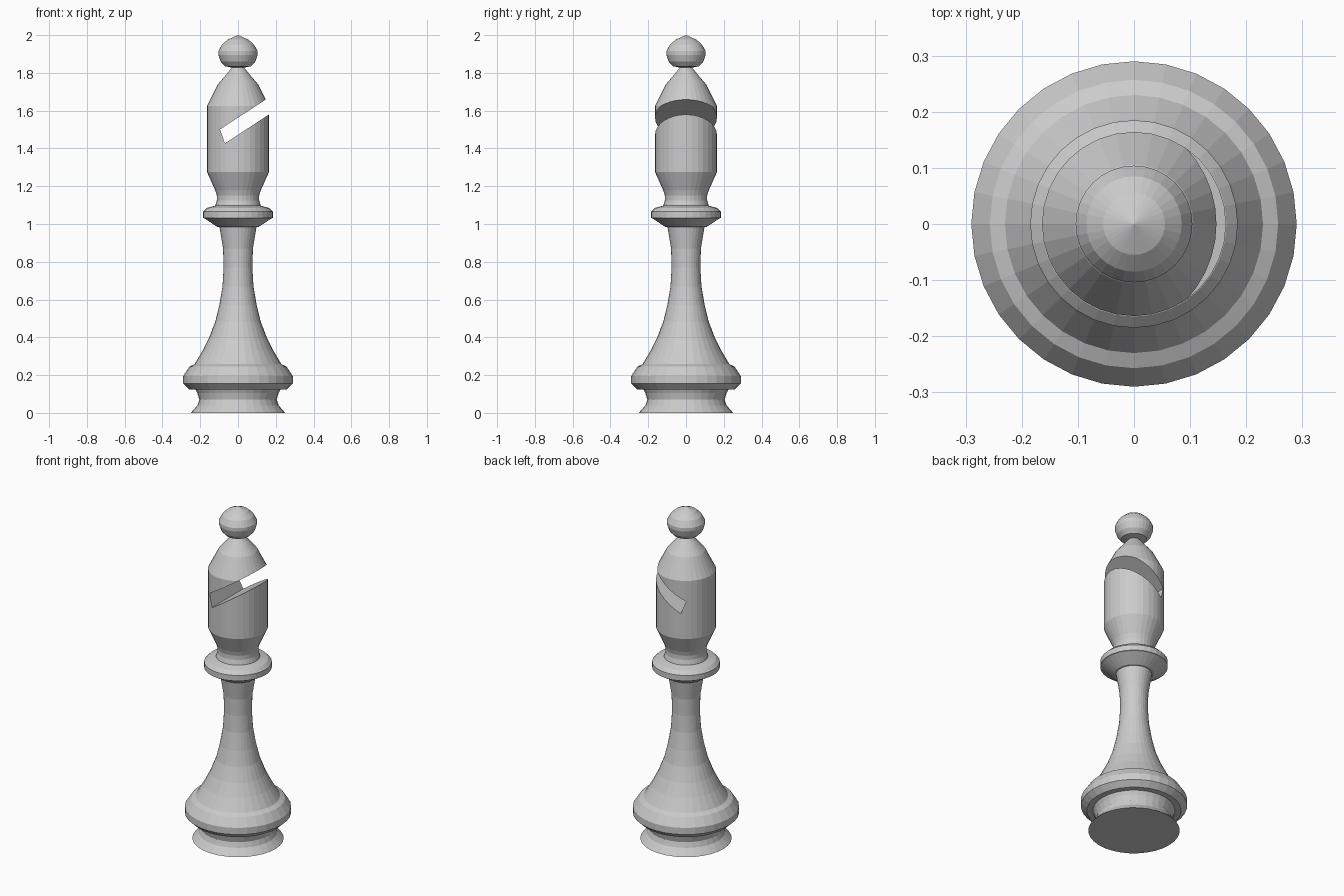
import bpy, bmesh, math
from mathutils import Matrix

if "Cube" in bpy.data.objects:
    bpy.data.objects.remove(bpy.data.objects["Cube"])

SIDES = 32

# Turned silhouette sections as (radius, height), bottom to top
foot = [(0.0, 0.0), (0.25, 0.0), (0.215, 0.04), (0.205, 0.07), (0.215, 0.105), (0.225, 0.125)]
base_ring = [(0.258, 0.125), (0.29, 0.155), (0.29, 0.195), (0.257, 0.245), (0.23, 0.258)]
stem = [(0.187, 0.33), (0.152, 0.40), (0.12, 0.484), (0.099, 0.57), (0.082, 0.67),
        (0.076, 0.77), (0.079, 0.87), (0.098, 0.985)]
collar = [(0.11, 0.985), (0.178, 1.03), (0.185, 1.032), (0.185, 1.065), (0.165, 1.085), (0.12, 1.097)]
head = [(0.112, 1.125), (0.112, 1.15), (0.12, 1.177), (0.164, 1.275), (0.164, 1.625),
        (0.106, 1.74), (0.055, 1.80), (0.033, 1.828)]
finial = [(0.07, 1.835), (0.092, 1.86), (0.104, 1.895), (0.104, 1.915),
          (0.085, 1.95), (0.055, 1.976), (0.0, 2.0)]


def make_object(name, bm):
    bmesh.ops.recalc_face_normals(bm, faces=bm.faces)
    mesh = bpy.data.meshes.new(name)
    bm.to_mesh(mesh)
    bm.free()
    obj = bpy.data.objects.new(name, mesh)
    bpy.context.collection.objects.link(obj)
    return obj


def lathe(name, profile):
    bm = bmesh.new()
    verts = [bm.verts.new((r, 0, z)) for r, z in profile]
    edges = [bm.edges.new(pair) for pair in zip(verts, verts[1:])]
    bmesh.ops.spin(bm, geom=verts + edges, cent=(0, 0, 0), axis=(0, 0, 1),
                   angle=math.tau, steps=SIDES, use_duplicate=False)
    bmesh.ops.remove_doubles(bm, verts=bm.verts, dist=1e-4)
    bmesh.ops.dissolve_degenerate(bm, edges=bm.edges, dist=1e-5)
    return make_object(name, bm)


def prism(name, outline, half_depth):
    bm = bmesh.new()
    face = bm.faces.new([bm.verts.new((x, -half_depth, z)) for x, z in outline])
    out = bmesh.ops.extrude_face_region(bm, geom=[face])
    moved = [v for v in out["geom"] if isinstance(v, bmesh.types.BMVert)]
    bmesh.ops.translate(bm, verts=moved, vec=(0, 2 * half_depth, 0))
    return make_object(name, bm)


# One-piece turned body
body = lathe("turned_body", foot + base_ring + stem + collar + head + finial)

# Slanted slot through the head
cutter = prism("slot_cutter", [(-0.095, 1.501), (-0.069, 1.427), (0.331, 1.689), (0.305, 1.762)], 0.4)
cutter.hide_render = True
cutter.hide_set(True)
slot = body.modifiers.new("slot", "BOOLEAN")
slot.operation = "DIFFERENCE"
slot.solver = "EXACT"
slot.object = cutter

# Bake the cut and drop the helper
bpy.context.view_layer.objects.active = body
body.select_set(True)
bpy.ops.object.modifier_apply(modifier=slot.name)
bpy.data.objects.remove(cutter)
